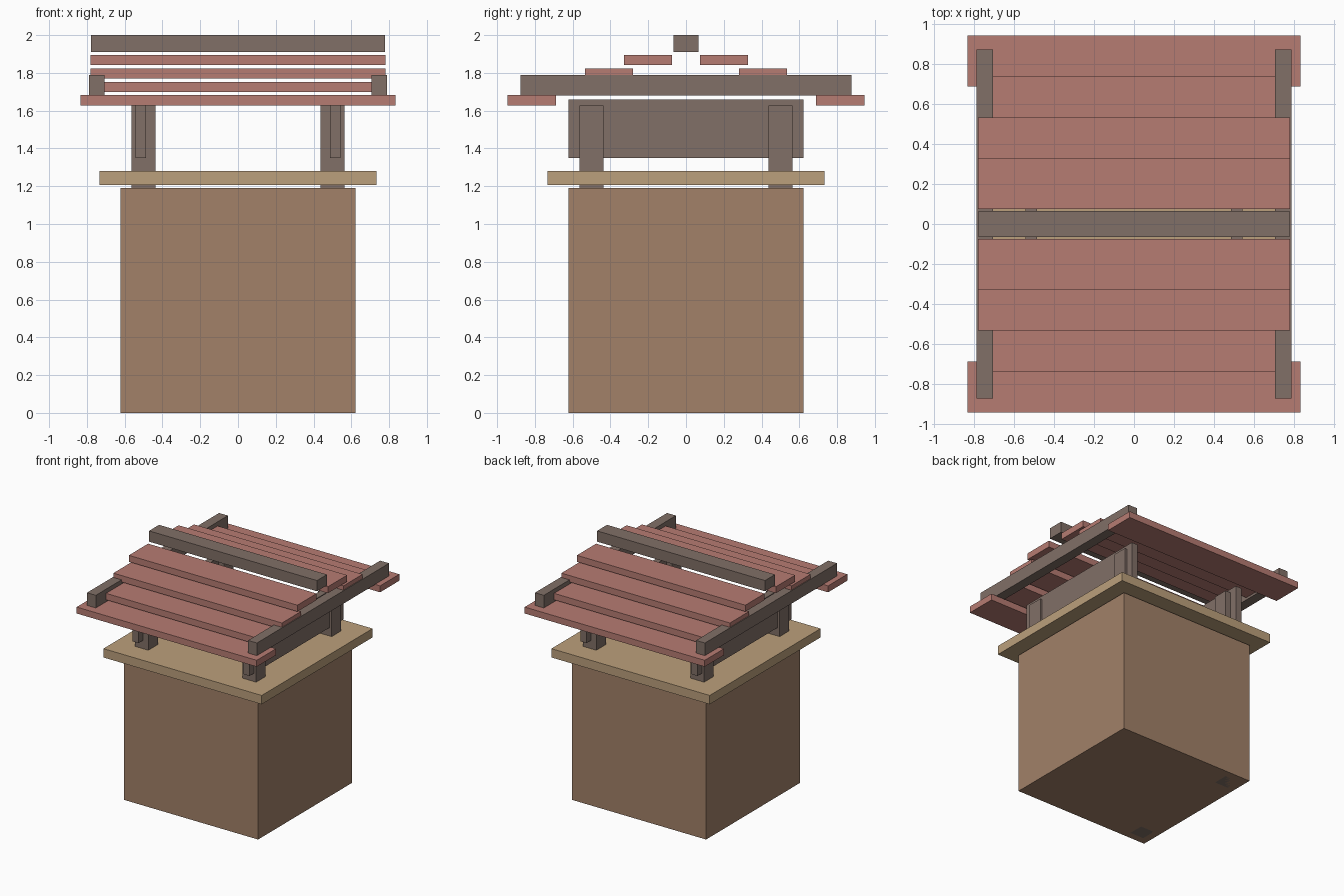
import bpy

if "Cube" in bpy.data.objects:
    bpy.data.objects.remove(bpy.data.objects["Cube"])


def material(name, color):
    m = bpy.data.materials.new(name)
    m.diffuse_color = (*color, 1)
    m.use_nodes = True
    m.node_tree.nodes["Principled BSDF"].inputs["Base Color"].default_value = m.diffuse_color
    return m


WOOD = material("box_wood", (0.36, 0.22, 0.14))
TOP = material("pale_wood", (0.50, 0.35, 0.20))
DARK = material("dark_wood", (0.22, 0.16, 0.135))
ROOF = material("red_planks", (0.47, 0.20, 0.17))


def box(name, x, y, z, mat):
    """Box from (min, max) pairs on each axis."""
    bpy.ops.mesh.primitive_cube_add(
        size=1, location=[(a + b) / 2 for a, b in (x, y, z)])
    o = bpy.context.object
    o.name = name
    o.scale = [b - a for a, b in (x, y, z)]
    bpy.ops.object.transform_apply(location=False, rotation=False, scale=True)
    o.data.materials.append(mat)
    return o


def span(centre, width):
    return (centre - width / 2, centre + width / 2)


# Base box and the counter slab above it
box("base_box", span(0, 1.245), span(0, 1.245), (0, 1.19), WOOD)
box("counter_slab", span(0, 1.468), span(0, 1.468), (1.206, 1.28), TOP)

for side, sx in (("left", -1), ("right", 1)):
    # Corner posts running from the floor up to the roof
    for end, sy in (("front", -1), ("back", 1)):
        box(f"{end}_{side}_post", span(0.5 * sx, 0.125), span(0.5 * sy, 0.125),
            (0, 1.628), DARK)
    # Deep side beam and roof rafter
    box(f"{side}_beam", span(0.515 * sx, 0.056), span(0, 1.245), (1.35, 1.66), DARK)
    box(f"{side}_rafter", span(0.747 * sx, 0.082), span(0, 1.75), (1.68, 1.788), DARK)

# Stepped roof planks, eave to ridge, on both slopes
for end, sy in (("front", -1), ("back", 1)):
    for i in range(4):
        width = 1.67 if i == 0 else 1.563
        z = 1.628 + 0.071 * i
        box(f"{end}_roof_plank_{i + 1}", span(0, width),
            span((0.817 - 0.205 * i) * sy, 0.255), (z, z + 0.054), ROOF)

# Ridge beam
box("ridge_beam", span(0, 1.557), span(0, 0.132), (1.91, 2.0), DARK)
